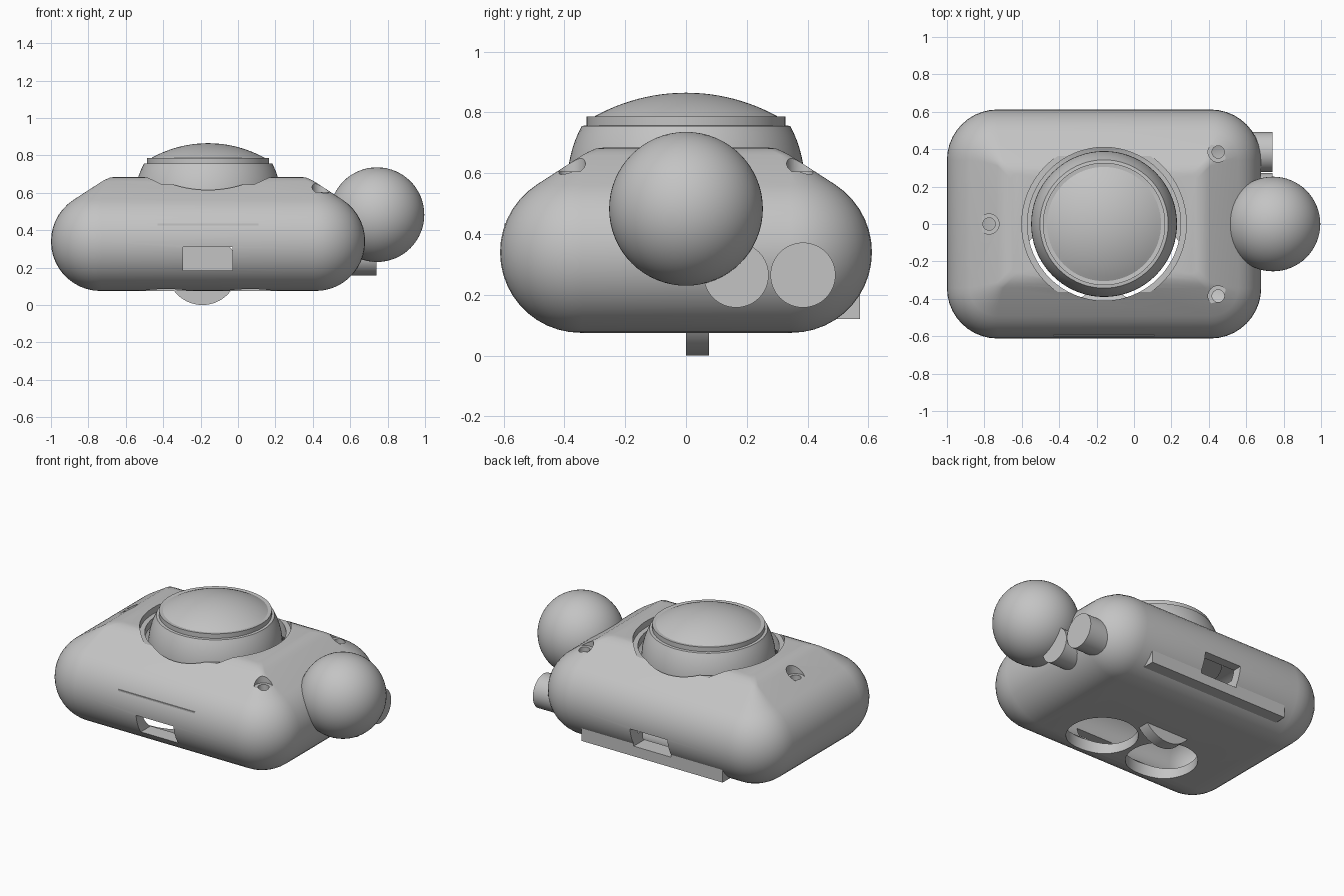
import bpy, bmesh, math
from mathutils import Matrix

if "Cube" in bpy.data.objects:
    bpy.data.objects.remove(bpy.data.objects["Cube"], do_unlink=True)

CX = -0.16  # housing centre

grey = bpy.data.materials.new("plain_grey")
grey.use_nodes = True
grey.diffuse_color = (0.55, 0.55, 0.55, 1)
grey.node_tree.nodes["Principled BSDF"].inputs["Base Color"].default_value = (0.55, 0.55, 0.55, 1)


def finish(name, bm):
    bmesh.ops.recalc_face_normals(bm, faces=bm.faces)
    mesh = bpy.data.meshes.new(name)
    bm.to_mesh(mesh)
    bm.free()
    obj = bpy.data.objects.new(name, mesh)
    bpy.context.collection.objects.link(obj)
    mesh.materials.append(grey)
    return obj


def box(name, lo, hi):
    bm = bmesh.new()
    bmesh.ops.create_cube(bm, size=1)
    for v in bm.verts:
        v.co = [a + (c + 0.5) * (b - a) for a, b, c in zip(lo, hi, v.co)]
    return finish(name, bm)


def cylinder(name, centre, radius, depth, axis="Z", sides=64):
    bm = bmesh.new()
    bmesh.ops.create_cone(bm, cap_ends=True, segments=sides, radius1=radius, radius2=radius, depth=depth)
    turn = {"X": Matrix.Rotation(math.pi / 2, 4, "Y"),
            "Y": Matrix.Rotation(math.pi / 2, 4, "X"), "Z": Matrix()}[axis]
    bmesh.ops.transform(bm, matrix=Matrix.Translation(centre) @ turn, verts=bm.verts)
    return finish(name, bm)


def lathe(name, profile, x, sides=72):
    """Revolve (radius, height) points around a vertical axis and close both ends."""
    bm = bmesh.new()
    rings = [[bm.verts.new((x + r * math.cos(2 * math.pi * i / sides),
                            r * math.sin(2 * math.pi * i / sides), z)) for i in range(sides)]
             for r, z in profile]
    skin(bm, rings)
    return finish(name, bm)


def skin(bm, rings):
    n = len(rings[0])
    for a, b in zip(rings, rings[1:]):
        for i in range(n):
            j = (i + 1) % n
            bm.faces.new((a[i], a[j], b[j], b[i]))
    bm.faces.new(rings[0][::-1])
    bm.faces.new(rings[-1])


def rounded_loft(name, profile):
    """Stack rounded rectangles given as (inset, height)."""
    bm = bmesh.new()
    rings = []
    for d, z in profile:
        hx, hy, r = 0.84 - d, 0.612 - d, max(0.27 - d, 0.03)
        ring = []
        for k, (sx, sy) in enumerate([(1, 1), (-1, 1), (-1, -1), (1, -1)]):
            for s in range(11):
                a = math.pi / 2 * (k + s / 10)
                ring.append(bm.verts.new((CX + sx * (hx - r) + r * math.cos(a),
                                          sy * (hy - r) + r * math.sin(a), z)))
        rings.append(ring)
    skin(bm, rings)
    return finish(name, bm)


def cut(target, cutters):
    for c in cutters:
        mod = target.modifiers.new("cut", "BOOLEAN")
        mod.operation, mod.solver, mod.object = "DIFFERENCE", "EXACT", c
        c.hide_render = True
        c.hide_set(True)


# Housing: round belly, sloping shoulders, flat top, hollow inside
R = 0.265
outline = []
for i in range(19):
    a = math.radians(-90 + 147 * i / 18)
    outline.append((R - R * math.cos(a), 0.34 + R * math.sin(a)))
outline += [(0.27, 0.659), (0.29, 0.670), (0.315, 0.681), (0.345, 0.685)]
housing = rounded_loft("housing", outline)
cavity = rounded_loft("cavity_cutter", [(d + 0.06, 0.135 + (z - 0.075) * 0.76) for d, z in outline])

# Openings
port = box("port_cutter", (-0.295, -0.8, 0.185), (-0.03, 0.8, 0.31))
cutters = [cavity, port,
           cylinder("ledge_cutter", (CX, 0, 0.745), 0.44, 0.2),
           cylinder("mouth_cutter", (CX, 0, 0.65), 0.41, 0.3)]
for x in (-0.385, 0.065):
    cutters.append(cylinder("base_hole_cutter", (x, -0.21, 0.08), 0.21, 0.16))
for x, y in ((0.45, 0.385), (0.45, -0.385), (-0.775, 0)):
    cutters.append(cylinder("screw_seat_cutter", (x, y, 0.705), 0.054, 0.2, sides=32))
    cutters.append(cylinder("screw_hole_cutter", (x, y, 0.58), 0.033, 0.2, sides=32))
cut(housing, cutters)

# Domed knob with a collar and a shallow cap
knob = [(0.39 * math.cos(a), 0.57 + 0.39 * math.sin(a))
        for a in (math.radians(-4 + 36 * i / 10) for i in range(11))]
knob[-1] = (0.325, 0.758)
cap_r = (0.305 ** 2 + 0.08 ** 2) / (2 * 0.08)
sweep = math.asin(0.305 / cap_r)
cap = [(cap_r * math.sin(sweep * t / 12), 0.865 - cap_r + cap_r * math.cos(sweep * t / 12))
       for t in range(12, 0, -1)]
cap.append((0.002, 0.865))
dome_knob = lathe("dome_knob", knob, CX)
collar = lathe("knob_collar", [(0.327, 0.755), (0.327, 0.787), (0.305, 0.785)] + cap[1:], CX)

# Side ball
bm = bmesh.new()
bmesh.ops.create_uvsphere(bm, u_segments=64, v_segments=32, radius=0.253)
bmesh.ops.translate(bm, vec=(0.743, 0, 0.483), verts=bm.verts)
side_ball = finish("side_ball", bm)

# Side plugs
plugs = [cylinder("side_plug", (0.63, y, 0.265), 0.107, 0.22, "X") for y in (0.165, 0.385)]

# Wheel poking through the base
wheel = cylinder("base_wheel", (-0.19, 0.0375, 0.19), 0.19, 0.075, "Y")

# Rear plate, notched by the port, and the fine front ridge
rear_plate = box("rear_plate", (CX - 0.5, 0.48, 0.12), (CX + 0.5, 0.572, 0.25))
cut(rear_plate, [port])
front_ridge = box("front_ridge", (CX - 0.27, -0.598, 0.425), (CX + 0.27, -0.55, 0.435))

# Smooth shading with crisp edges
for obj in [housing, dome_knob, collar, side_ball, wheel] + plugs:
    bpy.ops.object.select_all(action="DESELECT")
    obj.select_set(True)
    bpy.context.view_layer.objects.active = obj
    for mod in list(obj.modifiers):
        bpy.ops.object.modifier_apply(modifier=mod.name)
    bpy.ops.object.shade_smooth_by_angle(angle=math.radians(30))
